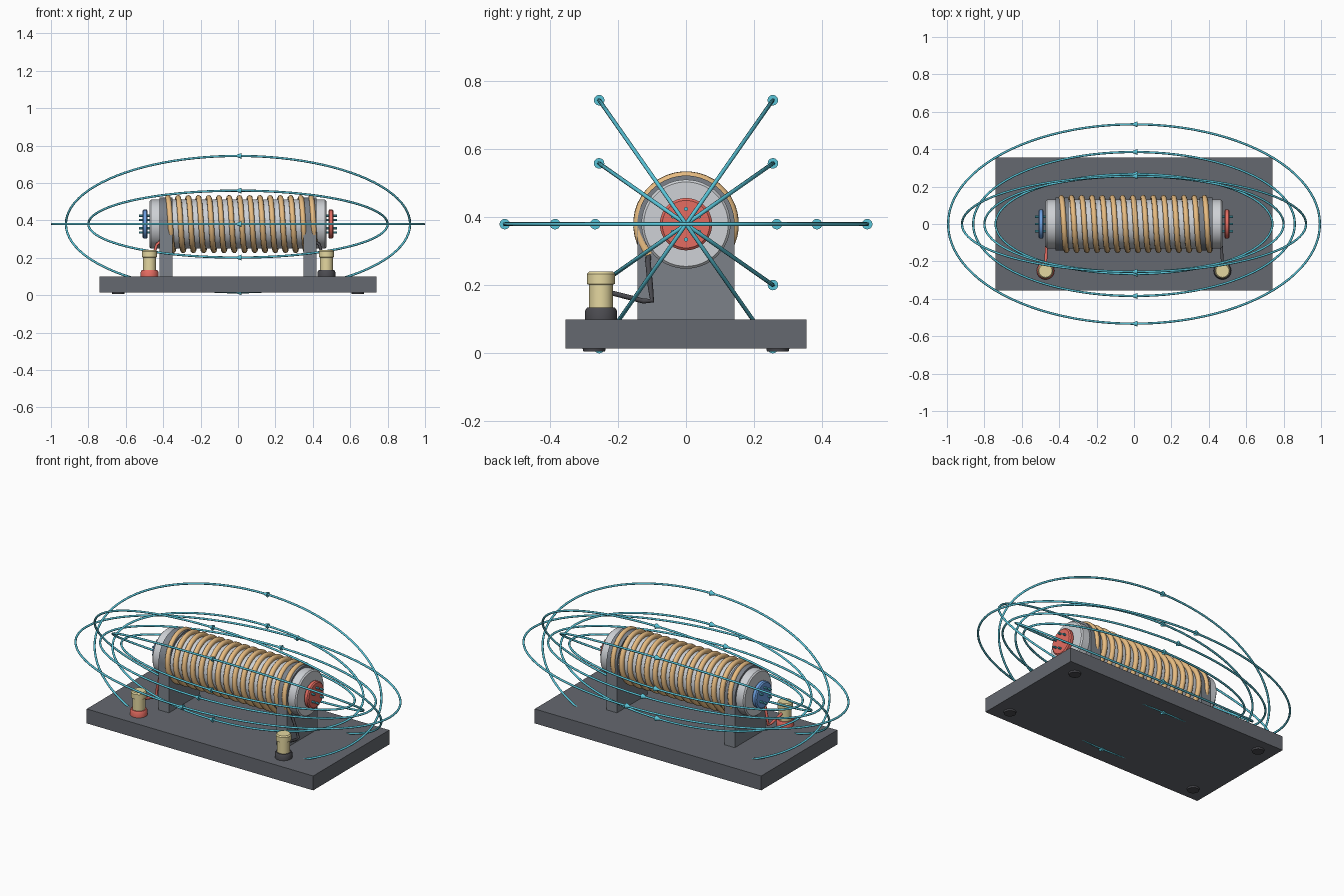
import bpy, bmesh
from math import pi, sin, cos, radians
from mathutils import Vector

if "Cube" in bpy.data.objects:
    bpy.data.objects.remove(bpy.data.objects["Cube"])

ZC = 0.38  # height of the coil axis


def mat(name, r, g, b):
    m = bpy.data.materials.new(name)
    m.diffuse_color = (r, g, b, 1)
    m.use_nodes = True
    m.node_tree.nodes["Principled BSDF"].inputs["Base Color"].default_value = m.diffuse_color
    return m


COPPER = mat("copper", 0.80, 0.50, 0.22)
CYAN = mat("field_cyan", 0.10, 0.55, 0.68)
RED = mat("red", 0.78, 0.15, 0.12)
BLUE = mat("blue", 0.15, 0.35, 0.75)
BRASS = mat("brass", 0.78, 0.68, 0.35)
DARK = mat("black_plastic", 0.07, 0.07, 0.08)
SLATE = mat("slate", 0.13, 0.14, 0.16)
STEEL = mat("steel", 0.62, 0.64, 0.67)
GREY = mat("bracket_grey", 0.20, 0.22, 0.25)


def finish(ob, name, m, smooth=True):
    ob.name = name
    ob.data.materials.append(m)
    if smooth:
        bpy.ops.object.select_all(action='DESELECT')
        ob.select_set(True)
        bpy.context.view_layer.objects.active = ob
        bpy.ops.object.shade_smooth_by_angle(angle=radians(35))
    return ob


def lathe(name, prof, loc, m, along_x=0, n=48):
    """Spin (radius, height) points round z, or round +x / -x."""
    bm = bmesh.new()
    rings = [[bm.verts.new((r * cos(2 * pi * i / n), r * sin(2 * pi * i / n), h))
              for i in range(n)] for r, h in prof]
    for a, b in zip(rings, rings[1:]):
        for i in range(n):
            j = (i + 1) % n
            bm.faces.new((a[i], a[j], b[j], b[i]))
    bm.faces.new(rings[0][::-1])
    bm.faces.new(rings[-1])
    me = bpy.data.meshes.new(name)
    bm.to_mesh(me)
    bm.free()
    ob = bpy.data.objects.new(name, me)
    bpy.context.collection.objects.link(ob)
    ob.location = loc
    ob.rotation_euler = (0, along_x * pi / 2, 0)
    return finish(ob, name, m)


def tube(name, pts, radius, m, closed=False, res=2):
    cu = bpy.data.curves.new(name, 'CURVE')
    cu.dimensions = '3D'
    cu.bevel_depth = radius
    cu.bevel_resolution = res
    cu.use_fill_caps = True
    sp = cu.splines.new('POLY')
    sp.points.add(len(pts) - 1)
    for p, q in zip(sp.points, pts):
        p.co = (*q, 1)
    sp.use_cyclic_u = closed
    sp.use_smooth = True
    ob = bpy.data.objects.new(name, cu)
    bpy.context.collection.objects.link(ob)
    cu.materials.append(m)
    return ob


# base board and feet
bpy.ops.mesh.primitive_cube_add(size=1, location=(0, 0, 0.0575))
base = bpy.context.object
base.scale = (1.48, 0.71, 0.085)
finish(base, "base_board", SLATE, False)
for sx in (-1, 1):
    for sy in (-1, 1):
        lathe("foot", [(0.032, 0.006), (0.035, 0.02)], (sx * 0.64, sy * 0.27, 0), DARK)

# iron core
lathe("iron_core", [(0.124, -0.472), (0.131, -0.465), (0.131, 0.465), (0.124, 0.472)],
      (0, 0, ZC), STEEL, 1, 64)

# cradle brackets wrapping the core
for side, x in (("left", -0.385), ("right", 0.385)):
    r = 0.143
    prof = [(-r, 0.1), (r, 0.1)] + [(r * cos(pi * i / 32), ZC + r * sin(pi * i / 32)) for i in range(33)]
    bm = bmesh.new()
    f = bm.faces.new([bm.verts.new((x - 0.034, y, z)) for y, z in prof])
    ext = bmesh.ops.extrude_face_region(bm, geom=[f])
    bmesh.ops.translate(bm, vec=(0.068, 0, 0),
                        verts=[v for v in ext['geom'] if isinstance(v, bmesh.types.BMVert)])
    bmesh.ops.recalc_face_normals(bm, faces=bm.faces)
    me = bpy.data.meshes.new("bracket")
    bm.to_mesh(me)
    bm.free()
    ob = bpy.data.objects.new("bracket", me)
    bpy.context.collection.objects.link(ob)
    finish(ob, side + "_bracket", GREY)

# copper winding
TURNS, STEPS = 15, 40
coil = []
for i in range(TURNS * STEPS + 1):
    a = radians(220) + 2 * pi * i / STEPS
    coil.append((-0.41 + 0.82 * i / (TURNS * STEPS), 0.141 * cos(a), ZC + 0.141 * sin(a)))
tube("copper_winding", coil, 0.0145, COPPER, res=3)

# pole discs with pins, terminals and leads
for side, s, pole, post in (("left", -1, BLUE, RED), ("right", 1, RED, DARK)):
    lathe(side + "_pole_disc", [(0.072, 0.484), (0.077, 0.488), (0.077, 0.505), (0.070, 0.511)],
          (0, 0, ZC), pole, s)
    for k in range(6):
        a = radians(30 + 60 * k)
        lathe(side + "_pole_pin", [(0.006, 0.465), (0.006, 0.53)],
              (0, 0.045 * cos(a), ZC + 0.045 * sin(a)), CYAN, s, 10)
    tx, ty = s * 0.473, -0.25
    lathe(side + "_terminal_base", [(0.047, 0.098), (0.047, 0.125), (0.041, 0.135)], (tx, ty, 0), post, n=32)
    lathe(side + "_terminal_post", [(0.035, 0.13), (0.035, 0.202), (0.041, 0.204), (0.041, 0.234),
                                    (0.035, 0.241)], (tx, ty, 0), BRASS, n=32)
    tube(side + "_lead", [(s * 0.41, -0.11, 0.29), (s * 0.435, -0.112, 0.27), (s * 0.455, -0.105, 0.20),
                          (s * 0.465, -0.10, 0.155), (s * 0.468, -0.125, 0.154),
                          (tx, -0.22, 0.178)], 0.008, RED if s < 0 else DARK)

# field loops: (semi-length, semi-width, tilts) with arrowheads pointing to -x
for a, b, tilts in ((0.994, 0.533, (0,)), (0.86, 0.385, (0,)), (0.74, 0.267, (0,)),
                    (0.80, 0.312, (35, -35)), (0.92, 0.445, (55, -55))):
    for t in tilts:
        d = Vector((0, cos(radians(t)), sin(radians(t))))
        mid = Vector((0, 0, ZC))
        tube("field_loop", [mid + d * b * sin(2 * pi * i / 96) + Vector((a * cos(2 * pi * i / 96), 0, 0))
                            for i in range(96)], 0.006, CYAN, True)
        for s in (-1, 1):
            lathe("field_arrow", [(0.0155, -0.018), (0.0008, 0.02)], mid + d * b * s, CYAN, -1, 16)
